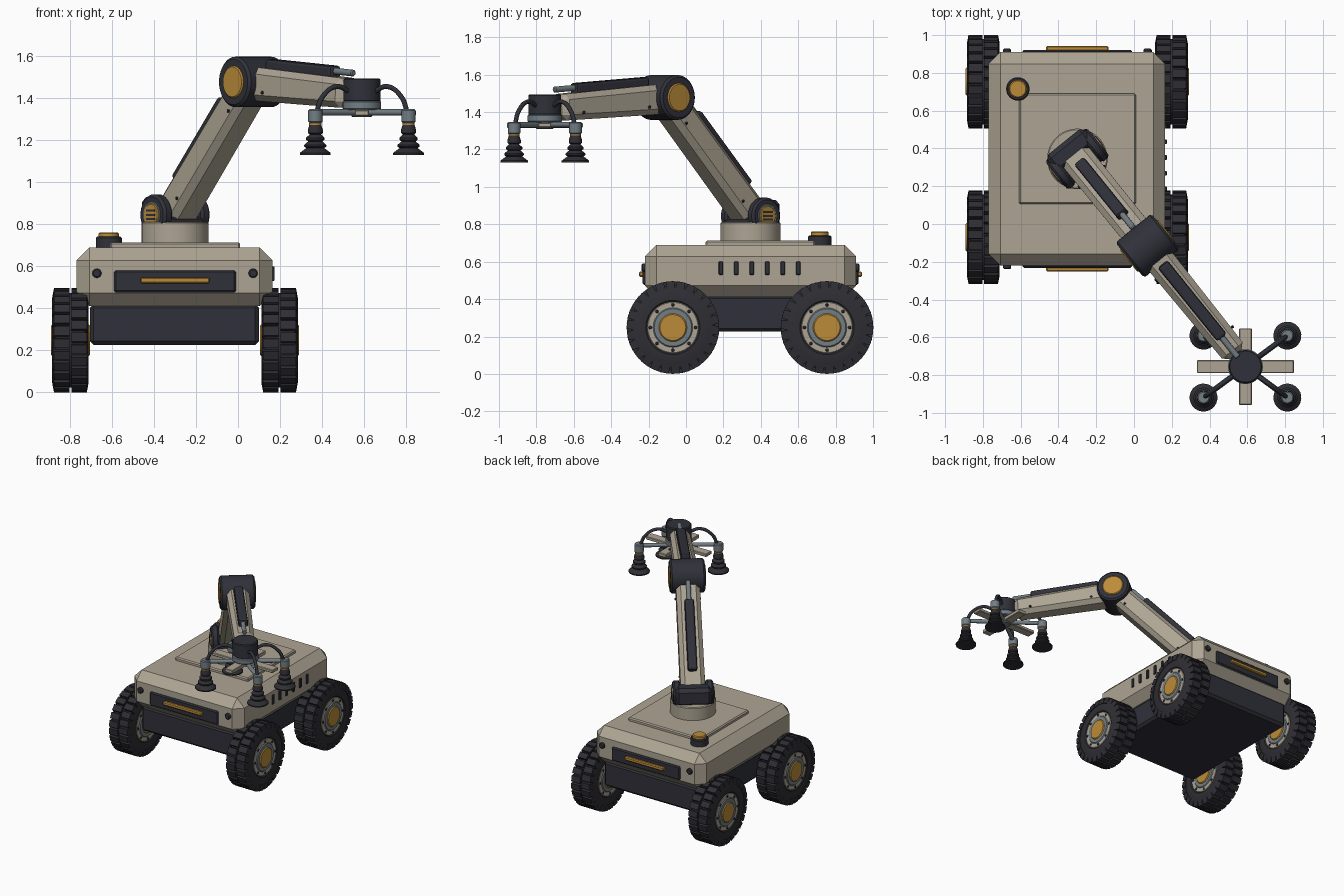
import bpy, bmesh, math
from mathutils import Matrix, Vector

if "Cube" in bpy.data.objects:
    bpy.data.objects.remove(bpy.data.objects["Cube"])

def mat(name, r, g, b):
    m = bpy.data.materials.new(name)
    m.diffuse_color = (r, g, b, 1)
    m.use_nodes = True
    m.node_tree.nodes["Principled BSDF"].inputs["Base Color"].default_value = m.diffuse_color
    return m

CREAM = mat("warm_cream", 0.42, 0.375, 0.295)
DARK = mat("charcoal", 0.030, 0.031, 0.042)
RUBBER = mat("rubber", 0.027, 0.027, 0.034)
OCHRE = mat("ochre", 0.50, 0.26, 0.04)
STEEL = mat("steel", 0.17, 0.21, 0.235)
I = Matrix.Identity(4)
T = Matrix.Translation

def rot(deg, axis):
    return Matrix.Rotation(math.radians(deg), 4, axis)

def finish(name, bm, m, M=I, smooth=False, bevel=0, seg=1):
    bmesh.ops.recalc_face_normals(bm, faces=bm.faces)
    me = bpy.data.meshes.new(name)
    bm.to_mesh(me)
    bm.free()
    me.materials.append(m)
    if smooth:
        me.shade_smooth()
        me.set_sharp_from_angle(angle=math.radians(32))
    ob = bpy.data.objects.new(name, me)
    bpy.context.collection.objects.link(ob)
    ob.matrix_world = M
    if bevel:
        b = ob.modifiers.new("chamfer", 'BEVEL')
        b.width, b.segments = bevel, seg
        b.limit_method = 'NONE'
    return ob

def box(name, m, x, y, z, M=I, bevel=0, seg=1, taper=1.0):
    """Box from (min, max) ranges; taper scales the +x end in y and z."""
    bm = bmesh.new()
    bmesh.ops.create_cube(bm, size=1)
    for v in bm.verts:
        k = taper if v.co.x > 0 else 1.0
        p = [(a + b) / 2 + c * (b - a) for (a, b), c in zip((x, y, z), v.co)]
        v.co = (p[0], p[1] * k, p[2] * k)
    return finish(name, bm, m, M, bevel=bevel, seg=seg)

def lathe(name, m, prof, M=I, n=32):
    """Revolve (radius, height) points about local z."""
    bm = bmesh.new()
    rings = []
    for r, z in prof:
        rings.append([bm.verts.new((r * math.cos(2 * math.pi * i / n),
                                    r * math.sin(2 * math.pi * i / n), z)) for i in range(n)])
    for a, b in zip(rings, rings[1:]):
        for i in range(n):
            j = (i + 1) % n
            bm.faces.new((a[i], a[j], b[j], b[i]))
    bmesh.ops.remove_doubles(bm, verts=bm.verts, dist=1e-5)
    return finish(name, bm, m, M, smooth=True)

def cyl(name, m, r, z0, z1, M=I, n=32, c=0.006):
    c = min(c, (z1 - z0) / 3, r / 3)
    return lathe(name, m, [(0, z0), (r - c, z0), (r, z0 + c), (r, z1 - c), (r - c, z1), (0, z1)], M, n)

CX, CY = -0.30, 0.345            # vehicle centre

# Hull, chassis and deck
box("hull", CREAM, (-0.77, 0.165), (-0.22, 0.91), (0.41, 0.69), bevel=0.062)
box("chassis", DARK, (-0.705, 0.10), (-0.17, 0.86), (0.226, 0.42), bevel=0.018)
box("deck_panel", CREAM, (-0.61, 0.01), (0.105, 0.69), (0.68, 0.714), bevel=0.008)

# Front and back light panels with bolts
for side, name in ((0, "front"), (180, "back")):
    M = T((CX, CY, 0)) @ rot(side, 'Z')
    box(name + "_panel", DARK, (-0.29, 0.29), (-0.577, -0.55), (0.476, 0.58), M, 0.008)
    box(name + "_light", OCHRE, (-0.165, 0.165), (-0.597, -0.56), (0.519, 0.547), M, 0.006)
    for x in (-0.372, 0.372):
        cyl(name + "_bolt", DARK, 0.022, 0.55, 0.583, M @ T((x, 0, 0.567)) @ rot(90, 'X'), 16)

# Side vents
for i in range(6):
    y = 0.187 + 0.0825 * i
    box("side_vent", DARK, (0.15, 0.174), (y - 0.012, y + 0.012), (0.53, 0.60), bevel=0.003)

# Beacon
B = T((-0.615, 0.715, 0))
cyl("beacon_base", DARK, 0.062, 0.68, 0.741, B)
cyl("beacon_lamp", OCHRE, 0.048, 0.735, 0.762, B)

# Wheels: axis along local z, symmetric about the middle
def tread(M, n=26):
    bm = bmesh.new()
    for k in range(n):
        for s in (-1, 1):
            R = rot(360 * (k + 0.25 * s) / n, 'Z')
            vs = bmesh.ops.create_cube(bm, size=1)["verts"]
            for v in vs:
                outer = v.co.x > 0
                w = 0.044 if outer else 0.050
                far = 0.078 if outer else 0.087
                z = far if v.co.z > 0 else 0.005
                v.co = R @ Vector((0.247 if outer else 0.20, v.co.y * w, s * z))
    finish("wheel_tread", bm, RUBBER, M)

for wx in (-0.798, 0.198):
    for wy in (-0.07, 0.754):
        M = T((wx, wy, 0.248)) @ rot(90, 'Y')
        lathe("wheel_tyre", RUBBER, [(0.13, -0.07), (0.145, -0.083), (0.20, -0.083), (0.226, -0.07),
                                     (0.226, 0.07), (0.20, 0.083), (0.145, 0.083), (0.13, 0.07)], M, 40)
        tread(M)
        cyl("wheel_rim", CREAM, 0.140, -0.080, 0.080, M, 40)
        cyl("wheel_ring", STEEL, 0.106, -0.086, 0.086, M)
        cyl("wheel_cap", OCHRE, 0.075, -0.093, 0.093, M)
        for k in range(8):
            a = math.radians(45 * k)
            cyl("wheel_bolt", DARK, 0.009, -0.086, 0.086,
                M @ T((0.121 * math.cos(a), 0.121 * math.sin(a), 0)), 8)

# Arm frames: local x along the arm, y sideways, z up
YAW = math.degrees(math.atan2(-1.10, 0.89))
BASE = T((CX, CY, 0)) @ rot(YAW, 'Z')
def arm_frame(t, z, pitch):
    return BASE @ T((t, 0, z)) @ rot(-pitch, 'Y')

# Turntable and shoulder
cyl("turntable", CREAM, 0.16, 0.70, 0.812, BASE, 40)
SH = arm_frame(0, 0.845, 0)
box("shoulder_block", DARK, (-0.115, 0.0), (-0.13, 0.13), (-0.05, 0.085), SH, 0.025)
box("shoulder_foot", DARK, (-0.10, 0.09), (-0.13, 0.13), (-0.05, -0.01), SH, 0.01)
for s in (0, 180):
    C = SH @ rot(s, 'Z') @ rot(90, 'X')
    cyl("shoulder_cheek", DARK, 0.098, 0.088, 0.142, C, 32, 0.012)
    cyl("shoulder_ring", STEEL, 0.066, 0.13, 0.145, C)
    cyl("shoulder_cap", OCHRE, 0.056, 0.13, 0.149, C)
    for k in (-1, 0, 1):
        box("shoulder_grille", DARK, (-0.032, 0.032), (k * 0.02 - 0.005, k * 0.02 + 0.005),
            (0.14, 0.152), C)

# Arm segments, each with a ram on top and bolts on the sides
def segment(name, M, x0, x1, w, h, taper, ram0, ram1, rod):
    box(name, CREAM, (x0, x1), (-w, w), (-h, h), M, 0.03, taper=taper)
    box(name + "_ram", DARK, (ram0, ram1), (-0.033, 0.033), (h - 0.02, h + 0.042), M, 0.014, 2)
    cyl(name + "_rod", STEEL, 0.016, ram1 - 0.03, rod, M @ T((0, 0, h + 0.016)) @ rot(90, 'Y'), 16)
    for x in (x0 + 0.14, x1 - 0.12):
        for s in (-1, 1):
            cyl(name + "_bolt", DARK, 0.008, w * 0.88, w + 0.006,
                M @ T((x, 0, -0.035)) @ rot(-90 * s, 'X'), 8)

EL_T, EL_Z = 0.592, 1.478
pitch = math.degrees(math.atan2(EL_Z - 0.845, EL_T))
segment("upper_arm", arm_frame(0, 0.845, pitch), 0.0, 0.83, 0.086, 0.08, 0.97, 0.14, 0.66, 0.80)
segment("forearm", arm_frame(EL_T, EL_Z - 0.005, -3.8), 0.03, 0.74, 0.08, 0.081, 0.87, 0.12, 0.62, 0.755)

# Elbow
E = arm_frame(EL_T, EL_Z, 0) @ rot(90, 'X')
cyl("elbow", DARK, 0.120, -0.122, 0.122, E, 40, 0.012)
cyl("elbow_caps", OCHRE, 0.077, -0.129, 0.129, E)

# Gripper head
G = T((0.59, -0.755, 0))
cyl("gripper_motor", DARK, 0.088, 1.383, 1.495, G)
cyl("gripper_collar", STEEL, 0.092, 1.345, 1.388, G)
cyl("gripper_hub", STEEL, 0.05, 1.31, 1.35, G)
box("gripper_plate_long", CREAM, (-0.257, 0.257), (-0.034, 0.034), (1.318, 1.342), G, 0.004)
box("gripper_plate_short", CREAM, (-0.034, 0.034), (-0.203, 0.203), (1.316, 1.344), G, 0.004)

# Four suction cups on struts, with air hoses
for sx in (-1, 1):
    for sy in (-1, 1):
        a = math.degrees(math.atan2(sy * 0.164, sx * 0.222))
        R = G @ rot(a, 'Z')
        cyl("cup_strut", STEEL, 0.015, 0.0, 0.276, R @ T((0, 0, 1.333)) @ rot(90, 'Y'), 12)
        P = R @ T((0.276, 0, 0))
        cyl("cup_mount", STEEL, 0.034, 1.283, 1.348, P, 20)
        cyl("cup_ring", OCHRE, 0.029, 1.268, 1.288, P, 20)
        lathe("suction_cup", RUBBER, [(0, 1.275), (0.028, 1.275), (0.036, 1.25), (0.036, 1.235),
              (0.027, 1.228), (0.044, 1.212), (0.044, 1.202), (0.034, 1.195), (0.053, 1.178),
              (0.053, 1.170), (0.043, 1.163), (0.074, 1.140), (0.074, 1.131), (0, 1.14)], P, 24)
        cu = bpy.data.curves.new("air_hose", 'CURVE')
        cu.dimensions = '3D'
        cu.bevel_depth, cu.bevel_resolution, cu.resolution_u = 0.012, 2, 6
        sp = cu.splines.new('BEZIER')
        pts = [(0.07, 1.43), (0.15, 1.456), (0.235, 1.405), (0.268, 1.335)]
        sp.bezier_points.add(len(pts) - 1)
        for bp, (r, z) in zip(sp.bezier_points, pts):
            bp.co = (r, 0, z)
            bp.handle_left_type = bp.handle_right_type = 'AUTO'
        cu.materials.append(DARK)
        hose = bpy.data.objects.new("air_hose", cu)
        bpy.context.collection.objects.link(hose)
        hose.matrix_world = R
